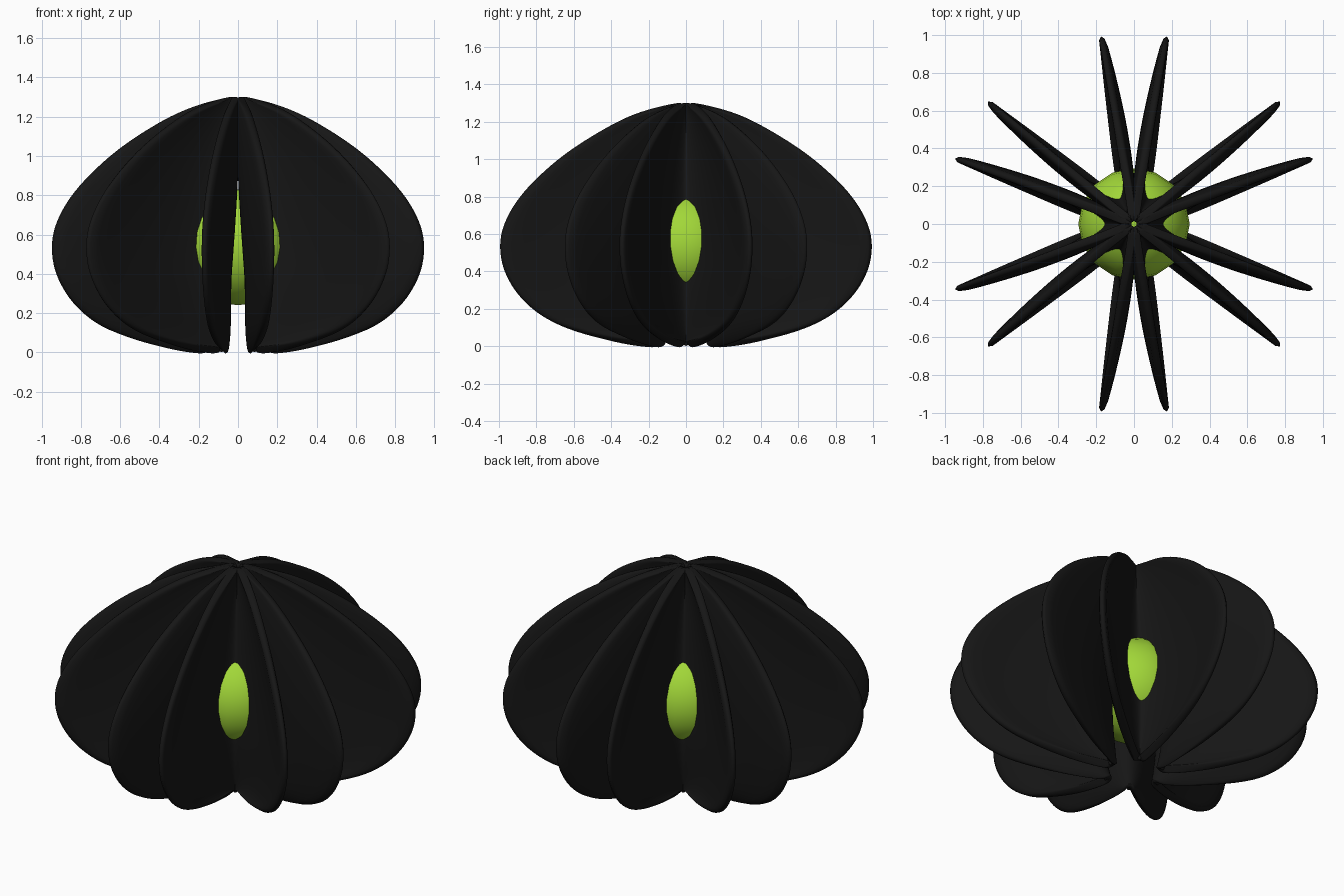
import bpy, math
from mathutils import Matrix

if "Cube" in bpy.data.objects:
    bpy.data.objects.remove(bpy.data.objects["Cube"])


def material(name, rgb):
    m = bpy.data.materials.new(name)
    m.diffuse_color = (*rgb, 1)
    m.use_nodes = True
    m.node_tree.nodes["Principled BSDF"].inputs["Base Color"].default_value = m.diffuse_color
    return m


black = material("black_shell", (0.008, 0.008, 0.008))
green = material("green_core", (0.36, 0.68, 0.04))

# Petal profile, bottom to top: rim radius, height, radius of the inner fold
PROFILE = [(0.17, 0.008, 0.15), (0.41, 0.035, 0.16), (0.70, 0.115, 0.175),
           (0.875, 0.23, 0.19), (0.98, 0.375, 0.195), (1.015, 0.52, 0.175),
           (0.99, 0.66, 0.15), (0.89, 0.82, 0.122), (0.71, 0.99, 0.09),
           (0.51, 1.125, 0.063), (0.29, 1.235, 0.043), (0.05, 1.30, 0.032)]
STEPS, COLS = 3, 20


def smooth_path(pts):
    """Catmull-Rom resampling of the profile."""
    out = []
    for i in range(len(pts) - 1):
        a, b, c, d = (pts[max(0, min(len(pts) - 1, i + k))] for k in (-1, 0, 1, 2))
        for j in range(STEPS):
            t = j / STEPS
            out.append(tuple(0.5 * (2 * q + (r - p) * t + (2 * p - 5 * q + 4 * r - s) * t * t
                                    + (3 * q - p - 3 * r + s) * t ** 3)
                             for p, q, r, s in zip(a, b, c, d)))
    return out + [pts[-1]]


# Folded petal sheet: a U-shaped section at every height, opening outwards
verts, faces = [], []
rows = smooth_path(PROFILE)
for R, z, fold in rows:
    if z < 0.52:
        w = 0.347 * (R - 0.14) / (1.015 - 0.14)
    else:
        w = R * math.sin(math.radians(20))
    u = math.sqrt(R * R - w * w)
    for c in range(COLS + 1):
        s = 2 * c / COLS - 1
        verts.append((fold + (u - fold) * abs(s) ** 1.75, w * s, z))
n = COLS + 1
for r in range(len(rows) - 1):
    for c in range(COLS):
        i = r * n + c
        faces.append((i, i + 1, i + n + 1, i + n))
mesh = bpy.data.meshes.new("folded_petal")
mesh.from_pydata(verts, [], faces)
mesh.materials.append(black)
mesh.shade_smooth()

# Six petals around the axis
for k in range(6):
    ob = bpy.data.objects.new(f"folded_petal_{k + 1}", mesh)
    ob.matrix_world = Matrix.Rotation(math.radians(60 * k), 4, "Z")
    bpy.context.collection.objects.link(ob)
    sol = ob.modifiers.new("thickness", "SOLIDIFY")
    sol.thickness = 0.045
    sol.offset = 0
    sub = ob.modifiers.new("rounding", "SUBSURF")
    sub.levels = sub.render_levels = 1

# Core sphere
bpy.ops.mesh.primitive_uv_sphere_add(segments=16, ring_count=12, radius=0.295,
                                     location=(0, 0, 0.535))
core = bpy.context.object
core.name = "core_sphere"
core.data.materials.append(green)
core.data.shade_smooth()
